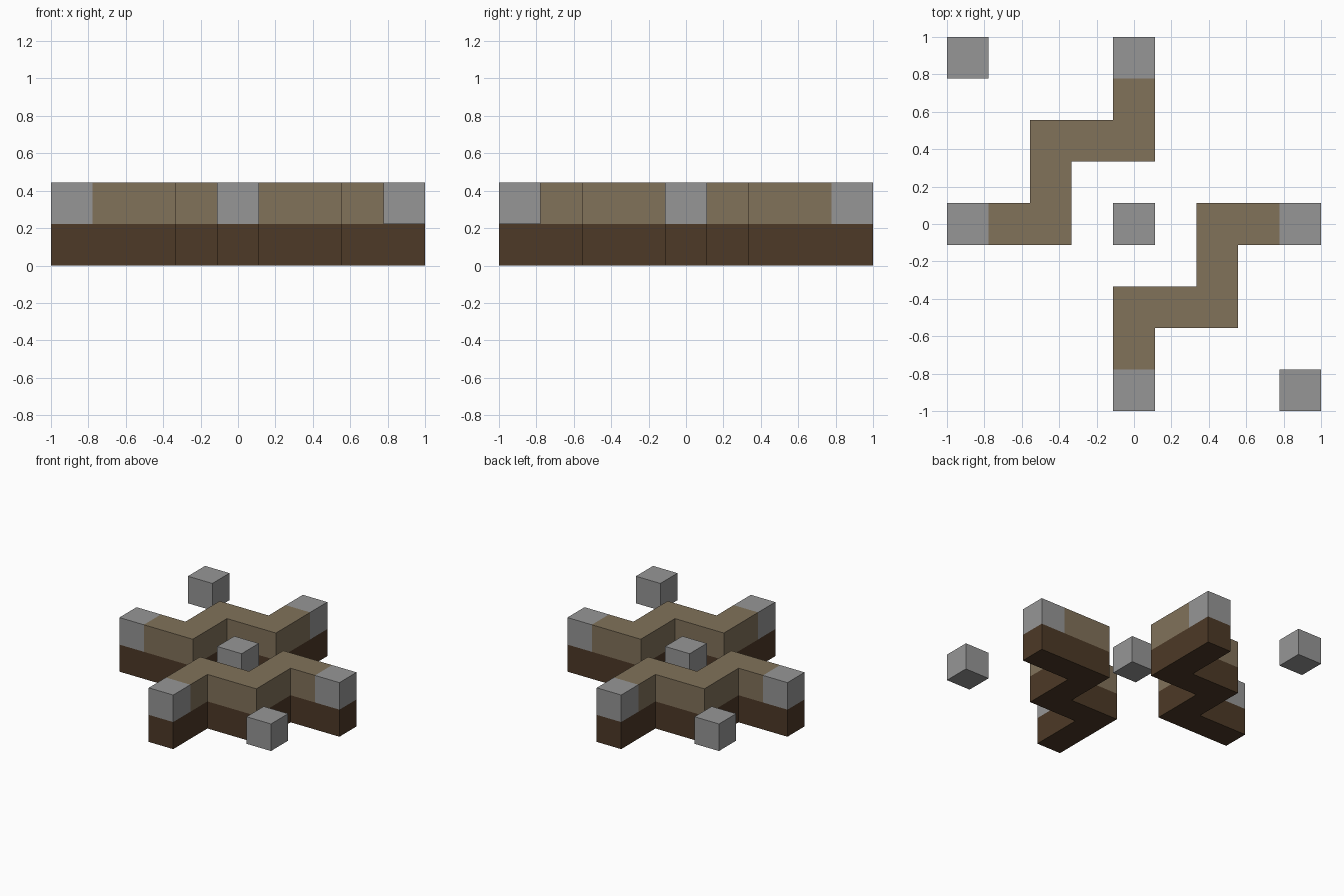
import bpy
import bmesh
from mathutils import Vector

cube = bpy.data.objects.get("Cube")
if cube:
    bpy.data.objects.remove(cube, do_unlink=True)

CELL = 2 / 9  # block size


def make_material(name, rgb):
    mat = bpy.data.materials.new(name)
    mat.use_nodes = True
    colour = (*rgb, 1)
    mat.diffuse_color = colour
    mat.node_tree.nodes["Principled BSDF"].inputs["Base Color"].default_value = colour
    return mat


STONE = make_material("stone grey", (0.305, 0.305, 0.305))
PATH = make_material("path brown", (0.22, 0.168, 0.102))
EARTH = make_material("dark earth", (0.074, 0.041, 0.02))
MATERIALS = [STONE, PATH, EARTH]


def build_blocks(name, blocks):
    """Outer skin of a set of blocks, given as {(x, y, layer): material}."""
    bm = bmesh.new()
    for cell, mat in blocks.items():
        for axis in range(3):
            for sign in (-1, 1):
                step = [0, 0, 0]
                step[axis] = sign
                if tuple(c + s for c, s in zip(cell, step)) in blocks:
                    continue
                u, v = Vector(), Vector()
                u[(axis + 1) % 3] = sign * 0.5
                v[(axis + 2) % 3] = 0.5
                mid = Vector(cell) + Vector((0, 0, 0.5)) + Vector(step) * 0.5
                corners = (mid - u - v, mid + u - v, mid + u + v, mid - u + v)
                face = bm.faces.new([bm.verts.new(c * CELL) for c in corners])
                face.material_index = MATERIALS.index(mat)
    bmesh.ops.remove_doubles(bm, verts=bm.verts[:], dist=0.001)
    bmesh.ops.dissolve_limit(bm, angle_limit=0.01, verts=bm.verts[:],
                             edges=bm.edges[:], delimit={"MATERIAL"})
    mesh = bpy.data.meshes.new(name)
    bm.to_mesh(mesh)
    bm.free()
    for mat in MATERIALS:
        mesh.materials.append(mat)
    obj = bpy.data.objects.new(name, mesh)
    bpy.context.collection.objects.link(obj)
    return obj


# Zigzag walls: earth below, path above, stone at both ends
turns = [(0, 4), (0, 2), (-2, 2), (-2, 0), (-4, 0)]
route = [turns[0]]
for tx, ty in turns[1:]:
    while route[-1] != (tx, ty):
        x, y = route[-1]
        route.append((x + (tx > x) - (tx < x), y + (ty > y) - (ty < y)))

for name, side in (("back_zigzag_wall", 1), ("front_zigzag_wall", -1)):
    blocks = {}
    for x, y in route:
        is_end = (x, y) in (route[0], route[-1])
        blocks[side * x, side * y, 0] = EARTH
        blocks[side * x, side * y, 1] = STONE if is_end else PATH
    build_blocks(name, blocks)

# Floating stone blocks
for name, x, y in (("centre_stone", 0, 0), ("back_right_stone", -4, 4),
                   ("front_left_stone", 4, -4)):
    build_blocks(name, {(x, y, 1): STONE})
